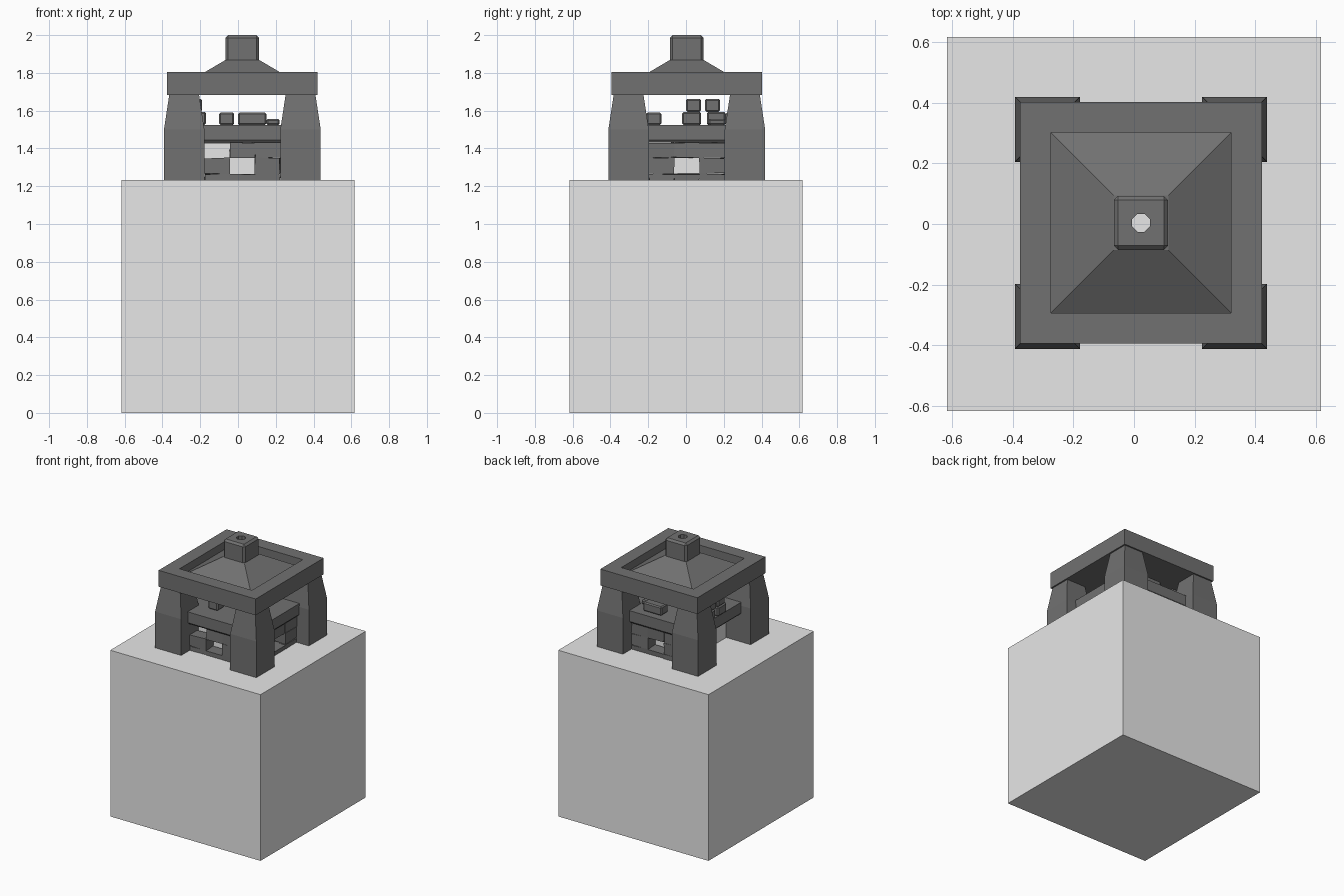
import bpy, bmesh, random
from math import pi
from mathutils import Vector

random.seed(4)
if "Cube" in bpy.data.objects:
    bpy.data.objects.remove(bpy.data.objects["Cube"])

CX, CY = 0.023, 0.004   # centre of the furnace
BASE = 1.232            # top of the plinth


def material(name, value):
    m = bpy.data.materials.new(name)
    m.use_nodes = True
    color = (value, value, value, 1)
    m.diffuse_color = color
    m.node_tree.nodes["Principled BSDF"].inputs["Base Color"].default_value = color
    return m


light = material("light_grey", 0.8)
dark = material("dark_stone", 0.165)


def finish(bm, name, mat):
    bmesh.ops.recalc_face_normals(bm, faces=bm.faces)
    mesh = bpy.data.meshes.new(name)
    bm.to_mesh(mesh)
    bm.free()
    mesh.materials.append(mat)
    ob = bpy.data.objects.new(name, mesh)
    bpy.context.collection.objects.link(ob)
    return ob


def loft(name, x, y, rings, mat):
    """Stack of square rings, each given as (half width, height)."""
    bm = bmesh.new()
    loops = [[bm.verts.new((x + sx * h, y + sy * h, z))
              for sx, sy in ((-1, -1), (1, -1), (1, 1), (-1, 1))] for h, z in rings]
    for a, b in zip(loops, loops[1:]):
        for i in range(4):
            j = (i + 1) % 4
            bm.faces.new((a[i], a[j], b[j], b[i]))
    bm.faces.new(loops[0])
    bm.faces.new(loops[-1])
    return finish(bm, name, mat)


def box(name, lo, hi, mat, jitter=0.0, bevel=0.0):
    bm = bmesh.new()
    bmesh.ops.create_cube(bm, size=1)
    lo, hi = Vector(lo), Vector(hi)
    for v in bm.verts:
        v.co = (lo + hi) / 2 + v.co * (hi - lo)
        v.co += Vector([random.uniform(-jitter, jitter) for _ in range(3)])
    if bevel:
        bmesh.ops.bevel(bm, geom=bm.edges[:], offset=bevel, segments=1, affect='EDGES')
    return finish(bm, name, mat)


# Plinth
loft("plinth", 0, 0, [(0.616, 0), (0.616, BASE)], light)

# Four tapered corner legs
for side, sx in (("right", -1), ("left", 1)):
    for end, sy in (("front", -1), ("back", 1)):
        loft(f"{end}_{side}_leg", CX + sx * 0.308, CY + sy * 0.308,
             [(0.107, BASE), (0.107, 1.5), (0.078, 1.69)], dark)

# Roof frame with sunken hip, chimney and shelf
roof = loft("roof", CX, CY, [(0.398, 1.683), (0.398, 1.804), (0.297, 1.804),
                             (0.297, 1.746), (0.09, 1.868)], dark)
chimney = box("chimney", (CX - 0.089, CY - 0.089, 1.85), (CX + 0.089, CY + 0.089, 2.0),
              dark)
bev = chimney.modifiers.new("corner_bevel", 'BEVEL')
bev.width, bev.segments = 0.014, 1
bev.limit_method = 'ANGLE'
bev.affect = 'EDGES'
shelf = loft("shelf", CX, CY, [(0.325, 1.432), (0.335, 1.444), (0.335, 1.524)], dark)

# Flue cut straight down the middle
bpy.ops.mesh.primitive_cylinder_add(vertices=8, radius=0.032, depth=0.8,
                                    location=(CX, CY, 1.75), rotation=(0, 0, pi / 8))
flue = bpy.context.object
flue.name = "flue_cutter"
flue.hide_render = True
flue.display_type = 'WIRE'
flue.data.materials.append(dark)
for ob in (roof, chimney, shelf):
    cut = ob.modifiers.new("flue", 'BOOLEAN')
    cut.operation, cut.object, cut.solver = 'DIFFERENCE', flue, 'EXACT'
flue.hide_set(True)

# Pale core behind the brickwork
loft("core", CX, CY, [(0.215, BASE), (0.215, 1.43)], light)

# Rough bricks on three sides, with a few left out
courses = [(BASE, 1.265), (1.267, 1.349), (1.351, 1.43)]
missing = {("front", 1, 1), ("front", 2, 0), ("left", 1, 1), ("back", 1, 1)}
for side in ("front", "left", "back"):
    for row, (z0, z1) in enumerate(courses):
        for col in range(3):
            if (side, row, col) in missing:
                continue
            a0, a1 = -0.2 + col * 0.1333, -0.2 + (col + 1) * 0.1333
            if side == "left":
                lo, hi = (CX + 0.225, CY + a0, z0), (CX + 0.315, CY + a1, z1)
            else:
                y0, y1 = (-0.315, -0.225) if side == "front" else (0.225, 0.315)
                lo, hi = (CX + a0, CY + y0, z0), (CX + a1, CY + y1, z1)
            box(f"{side}_brick", lo, hi, dark, jitter=0.003)

# Loose blocks lying on the shelf: low x, low y, low z, then sizes
S = 1.524
blocks = [
    (-0.10, -0.21, S, 0.08, 0.08, 0.066),
    (0.0, 0.21, S, 0.15, 0.08, 0.066),
    (0.15, 0.12, S, 0.07, 0.09, 0.033),
    (-0.32, -0.02, S, 0.15, 0.10, 0.07),
    (-0.32, 0.11, S, 0.15, 0.10, 0.07),
    (-0.32, 0.0, 1.594, 0.13, 0.08, 0.068),
    (-0.32, 0.1, 1.594, 0.13, 0.08, 0.068),
]
for x, y, z, w, d, h in blocks:
    box("shelf_block", (x, y, z), (x + w, y + d, z + h), dark, bevel=0.008)
